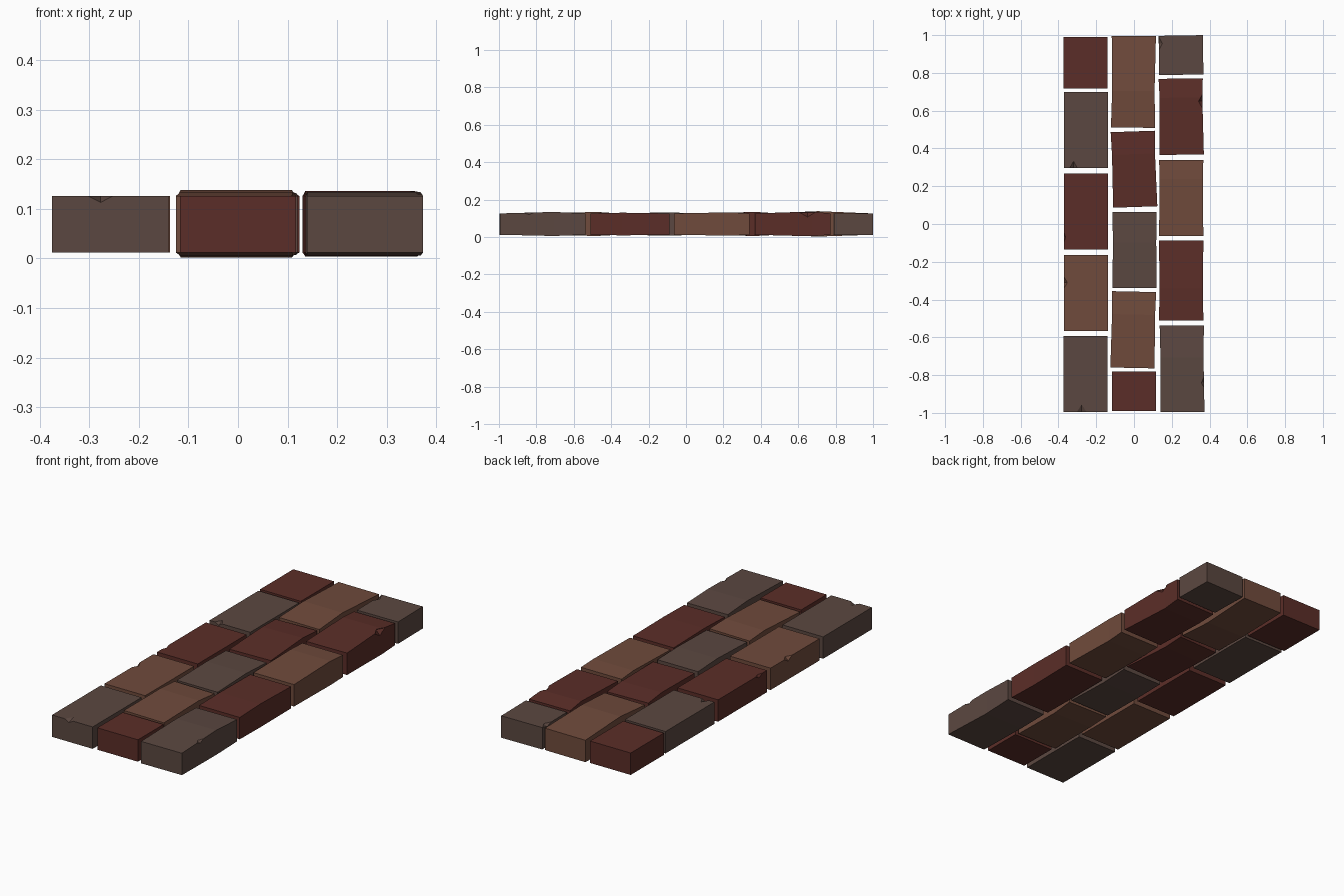
import bpy, bmesh, math

if "Cube" in bpy.data.objects:
    bpy.data.objects.remove(bpy.data.objects["Cube"])

COLOURS = {"red": (0.105, 0.027, 0.021, 1),
           "brown": (0.162, 0.070, 0.045, 1),
           "grey": (0.105, 0.064, 0.052, 1)}
mats = {}
for name, col in COLOURS.items():
    mats[name] = bpy.data.materials.new(name + "_brick")
    mats[name].diffuse_color = col

Z0, Z1, W = 0.012, 0.126, 0.234


def new_object(name, bm, mat):
    bmesh.ops.recalc_face_normals(bm, faces=bm.faces)
    me = bpy.data.meshes.new(name)
    bm.to_mesh(me)
    bm.free()
    me.materials.append(mat)
    ob = bpy.data.objects.new(name, me)
    bpy.context.collection.objects.link(ob)
    return ob


def brick(name, x, y0, y1, yaw, colour, bulge=0.0, at=0.7, chips=()):
    # lengthwise sections: both ends plus one swollen section
    bm = bmesh.new()
    half, mid = (y1 - y0) / 2, (y0 + y1) / 2
    rings = []
    for f, b in ((0, 0), (at, bulge), (1, 0)):
        w, y = W / 2 - b * 0.4, -half + f * 2 * half
        rings.append([bm.verts.new(p) for p in (
            (-w, y, Z0 - b * 0.8), (w, y, Z0 - b * 0.8),
            (w, y, Z1 + b), (-w, y, Z1 + b))])
    for a, b in zip(rings, rings[1:]):
        for i in range(4):
            j = (i + 1) % 4
            bm.faces.new((a[i], a[j], b[j], b[i]))
    bm.faces.new(rings[0])
    bm.faces.new(rings[-1])
    ob = new_object(name, bm, mats[colour])
    ob.location = (x, mid, 0)
    ob.rotation_euler.z = math.radians(yaw)

    # diamond-shaped chips broken out of the top edges
    for k, (cx, cy, sx, sy, sz) in enumerate(chips):
        cb = bmesh.new()
        bmesh.ops.create_uvsphere(cb, u_segments=4, v_segments=2, radius=1)
        cut = new_object(f"{name}_chip_{k}", cb, mats[colour])
        cut.location = (cx, cy, Z1 + bulge * 0.6)
        cut.scale = (sx, sy, sz)
        cut.hide_render = True
        cut.hide_set(True)
        cut.display_type = 'WIRE'
        mod = ob.modifiers.new("chip", 'BOOLEAN')
        mod.operation = 'DIFFERENCE'
        mod.solver = 'EXACT'
        mod.object = cut
        bpy.context.view_layer.update()
        me = bpy.data.meshes.new_from_object(
            ob.evaluated_get(bpy.context.evaluated_depsgraph_get()))
        ob.modifiers.clear()
        ob.data = me
        bpy.data.objects.remove(cut)


# left course
LX = -0.2575
brick("left_brick_1", LX, -0.995, -0.593, 0, "grey",
      chips=[(-0.277, -0.995, 0.025, 0.04, 0.013)])
brick("left_brick_2", LX + .003, -0.567, -0.165, 0, "brown",
      chips=[(-0.373, -0.31, 0.02, 0.035, 0.02)])
brick("left_brick_3", LX + .003, -0.135, 0.267, 0, "red",
      chips=[(-0.372, -0.07, 0.01, 0.03, 0.015)])
brick("left_brick_4", LX + .003, 0.297, 0.699, 0, "grey",
      chips=[(-0.32, 0.297, 0.02, 0.035, 0.013)])
brick("left_brick_5", LX, 0.717, 0.99, 0, "red")

# middle course
brick("middle_brick_1", 0.0, -0.99, -0.78, 0, "red")
brick("middle_brick_2", -0.004, -0.762, -0.358, -1.2, "brown", 0.008, 0.7)
brick("middle_brick_3", 0.003, -0.34, 0.064, 0, "grey", 0.006, 0.6)
brick("middle_brick_4", 0.0, 0.09, 0.49, 1.9, "red", 0.008, 0.7)
brick("middle_brick_5", -0.003, 0.51, 0.995, -0.5, "brown", 0.012, 0.4)

# right course
brick("right_brick_1", 0.2545, -0.995, -0.537, 0.4, "grey", 0.008, 0.63,
      chips=[(0.371, -0.84, 0.015, 0.03, 0.012)])
brick("right_brick_2", 0.25, -0.51, -0.088, 0, "red", 0.004, 0.4)
brick("right_brick_3", 0.25, -0.063, 0.34, 0, "brown", 0.006, 0.75)
brick("right_brick_4", 0.25, 0.367, 0.77, 0.8, "red", 0.01, 0.75,
      chips=[(0.367, 0.65, 0.028, 0.05, 0.03)])
brick("right_brick_5", 0.249, 0.79, 0.998, 0.9, "grey",
      chips=[(0.132, 0.955, 0.018, 0.035, 0.012)])

for m in bpy.data.materials:
    if m.users and not m.is_grease_pencil:
        m.use_nodes = True
        m.node_tree.nodes["Principled BSDF"].inputs["Base Color"].default_value = m.diffuse_color
